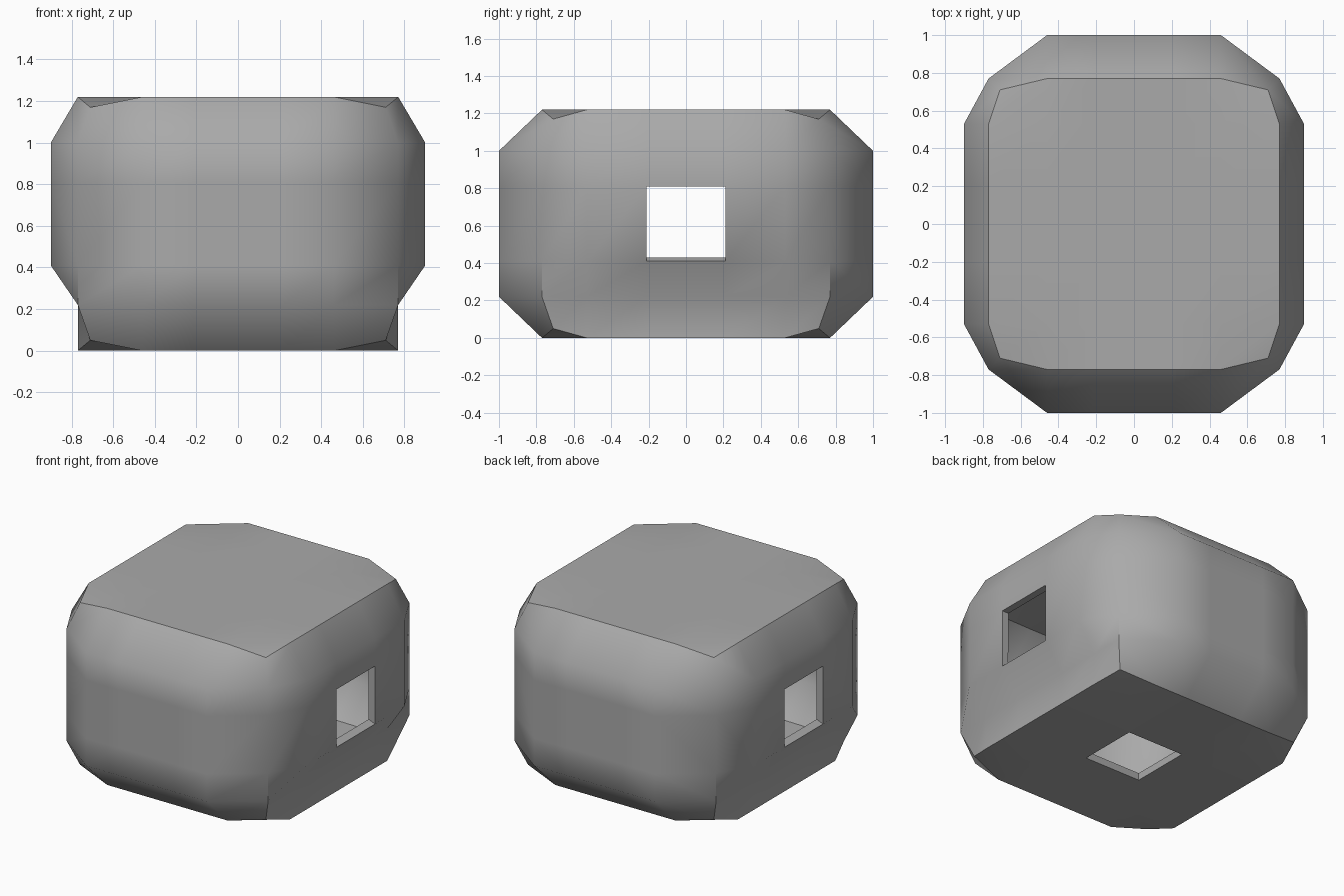
import bpy
import bmesh

cube = bpy.data.objects.get("Cube")
if cube:
    bpy.data.objects.remove(cube)

# Plain grey finish
grey = bpy.data.materials.new("plain grey")
grey.use_nodes = True
colour = (0.4, 0.4, 0.4, 1)
grey.diffuse_color = colour
grey.node_tree.nodes["Principled BSDF"].inputs["Base Color"].default_value = colour

# Lattice levels along each axis; the middle cell is the size of the openings
LEVELS = (
    (-0.77, -0.46, -0.215, 0.215, 0.46, 0.77),
    (-0.77, -0.53, -0.21, 0.21, 0.53, 0.77),
    (0, 0.22, 0.41, 0.81, 1.0, 1.22),
)
LAST = 5


def shaped(idx):
    """Lattice point, with side panels bulged out and corners drawn in."""
    p = [LEVELS[a][idx[a]] for a in range(3)]
    ends = [a for a in range(3) if idx[a] in (0, LAST)]
    if len(ends) == 3:
        p = [0.71 if p[0] > 0 else -0.71, 0.71 if p[1] > 0 else -0.71,
             0.05 if idx[2] == 0 else 1.17]
    elif ends == [0] and idx[2] > 1:
        p[0] = 0.9 if p[0] > 0 else -0.9
    elif ends == [1]:
        p[1] = 1 if p[1] > 0 else -1
    return p


bm = bmesh.new()
verts = {}


def vert(idx):
    if idx not in verts:
        verts[idx] = bm.verts.new(shaped(idx))
    return verts[idx]


# Six panels, leaving a window in each side and a hole in the floor
for axis in range(3):
    u, v = [a for a in range(3) if a != axis]
    for end in (0, LAST):
        opening = axis == 0 or (axis == 2 and end == 0)
        for i in range(LAST):
            for j in range(LAST):
                if opening and i == 2 and j == 2:
                    continue
                corners = []
                for di, dj in ((0, 0), (1, 0), (1, 1), (0, 1)):
                    idx = [end] * 3
                    idx[u], idx[v] = i + di, j + dj
                    corners.append(vert(tuple(idx)))
                bm.faces.new(corners).smooth = True
bmesh.ops.recalc_face_normals(bm, faces=bm.faces)

# Crisp rims at top, floor, openings and the lower corner edges
where = {vt: idx for idx, vt in verts.items()}
for e in bm.edges:
    a, b = (where[vt] for vt in e.verts)
    fixed = [k for k in range(3) if a[k] == b[k] and a[k] in (0, LAST)]
    rim = len(fixed) == 2 and (2 in fixed or max(a[2], b[2]) <= 2)
    e.smooth = not (rim or e.is_boundary)

mesh = bpy.data.meshes.new("shell")
bm.to_mesh(mesh)
bm.free()
mesh.materials.append(grey)
shell = bpy.data.objects.new("shell", mesh)
bpy.context.collection.objects.link(shell)

# Hollow wall thickness
wall = shell.modifiers.new("wall", 'SOLIDIFY')
wall.thickness = 0.05
wall.offset = -1
wall.use_even_offset = True
crisp = shell.modifiers.new("crisp edges", 'EDGE_SPLIT')
crisp.split_angle = 1.1
